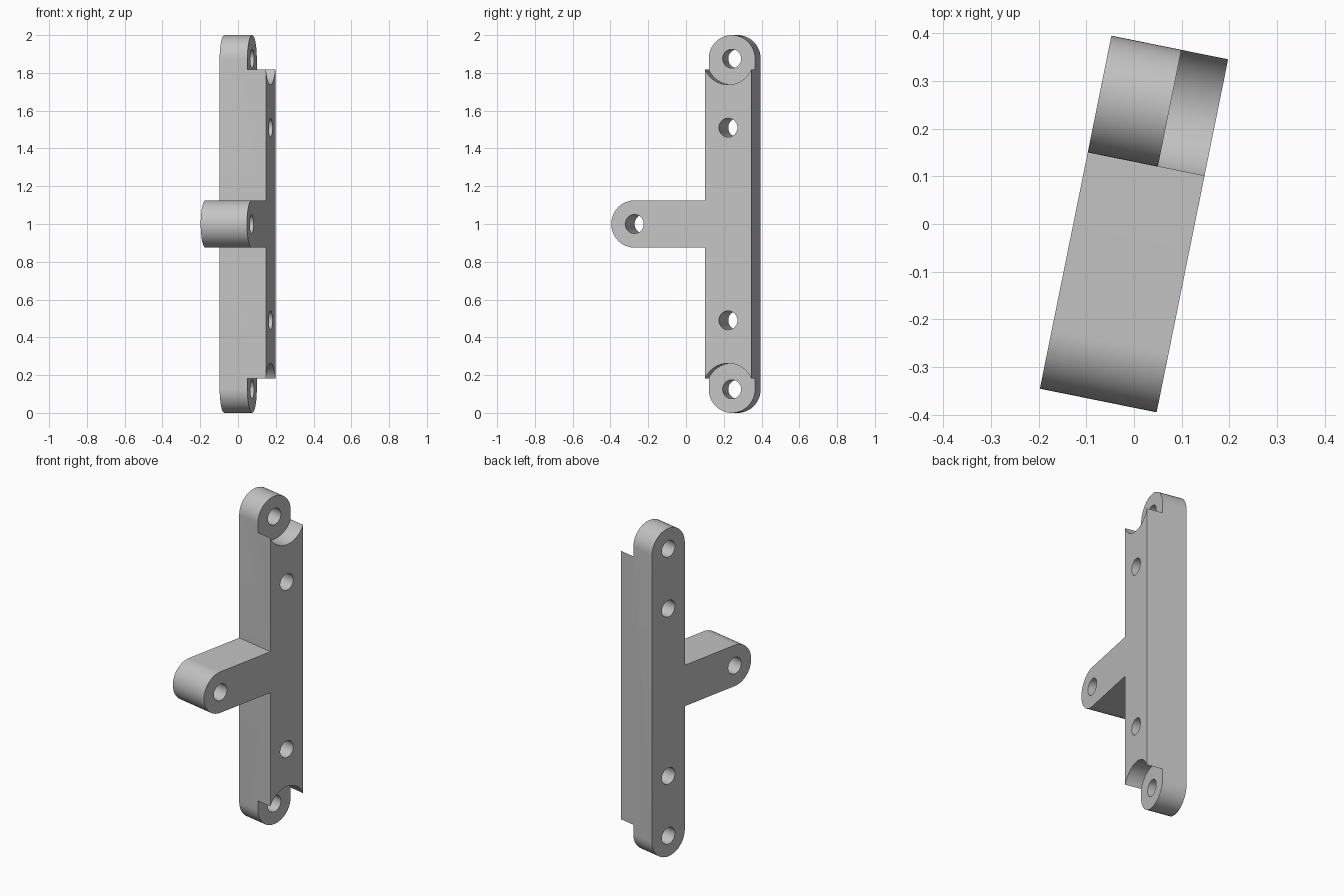
import bpy
import bmesh
from math import sin, cos, pi, radians
from mathutils import Matrix

if "Cube" in bpy.data.objects:
    bpy.data.objects.remove(bpy.data.objects["Cube"], do_unlink=True)

R = 0.125            # half width of bar, arm and rounded ends
HALF = 0.125         # half thickness
BAR_Y = 0.253        # centre line of the upright bar
ENDS = (R, 2 - R)    # heights of the end pivots
HOLE_R = 0.05
SEAT_R = 0.1375      # clearance around the pivots
STEP_X = 0.025       # face of the thinned pivot ends

grey = bpy.data.materials.new("plain grey")
grey.use_nodes = True
colour = (0.55, 0.55, 0.55, 1)
grey.diffuse_color = colour
grey.node_tree.nodes["Principled BSDF"].inputs["Base Color"].default_value = colour


def make_object(name, bm):
    bmesh.ops.recalc_face_normals(bm, faces=bm.faces)
    mesh = bpy.data.meshes.new(name)
    bm.to_mesh(mesh)
    bm.free()
    mesh.materials.append(grey)
    obj = bpy.data.objects.new(name, mesh)
    bpy.context.collection.objects.link(obj)
    return obj


def half_circle(y, z, start, steps=32):
    return [(y + R * cos(start + pi * i / steps), z + R * sin(start + pi * i / steps))
            for i in range(steps + 1)]


def cylinder(bm, y, z, radius, x0, x1):
    place = Matrix.Translation(((x0 + x1) / 2, y, z)) @ Matrix.Rotation(pi / 2, 4, "Y")
    bmesh.ops.create_cone(bm, cap_ends=True, segments=64, radius1=radius,
                          radius2=radius, depth=x1 - x0, matrix=place)


# T-shaped bracket: upright bar with round ends and a round-ended arm
inner = BAR_Y - R
outline = (half_circle(BAR_Y, ENDS[1], 0)
           + [(inner, 1 + R)]
           + half_circle(-BAR_Y, 1, pi / 2)
           + [(inner, 1 - R)]
           + half_circle(BAR_Y, ENDS[0], pi))
bm = bmesh.new()
face = bm.faces.new([bm.verts.new((-HALF, y, z)) for y, z in outline])
extruded = bmesh.ops.extrude_face_region(bm, geom=[face], use_keep_orig=True)
bmesh.ops.translate(bm, vec=(2 * HALF, 0, 0),
                    verts=[g for g in extruded["geom"] if isinstance(g, bmesh.types.BMVert)])
bracket = make_object("hinge_bracket", bm)

# Concave seats that thin the two pivot ends
seats = bmesh.new()
for z in ENDS:
    cylinder(seats, BAR_Y, z, SEAT_R, STEP_X, 0.3)

# Through holes: two pivots, two fixings, one at the arm tip
holes = bmesh.new()
for y, z in [(BAR_Y, ENDS[0]), (BAR_Y, ENDS[1]), (BAR_Y, 0.49), (BAR_Y, 1.51), (-BAR_Y, 1)]:
    cylinder(holes, y, z, HOLE_R, -0.3, 0.3)

for name, cutter_mesh in (("seat_cutter", seats), ("hole_cutter", holes)):
    cutter = make_object(name, cutter_mesh)
    cutter.hide_render = True
    cut = bracket.modifiers.new(name, "BOOLEAN")
    cut.operation = "DIFFERENCE"
    cut.solver = "EXACT"
    cut.object = cutter
    bpy.context.view_layer.objects.active = bracket
    bpy.ops.object.modifier_apply(modifier=name)
    bpy.data.objects.remove(cutter, do_unlink=True)

# Smooth round faces and turn the bracket to its resting angle
bpy.ops.object.select_all(action="DESELECT")
bracket.select_set(True)
bpy.context.view_layer.objects.active = bracket
bpy.ops.object.shade_smooth_by_angle(angle=radians(30))
bracket.rotation_euler.z = radians(-11.45)
